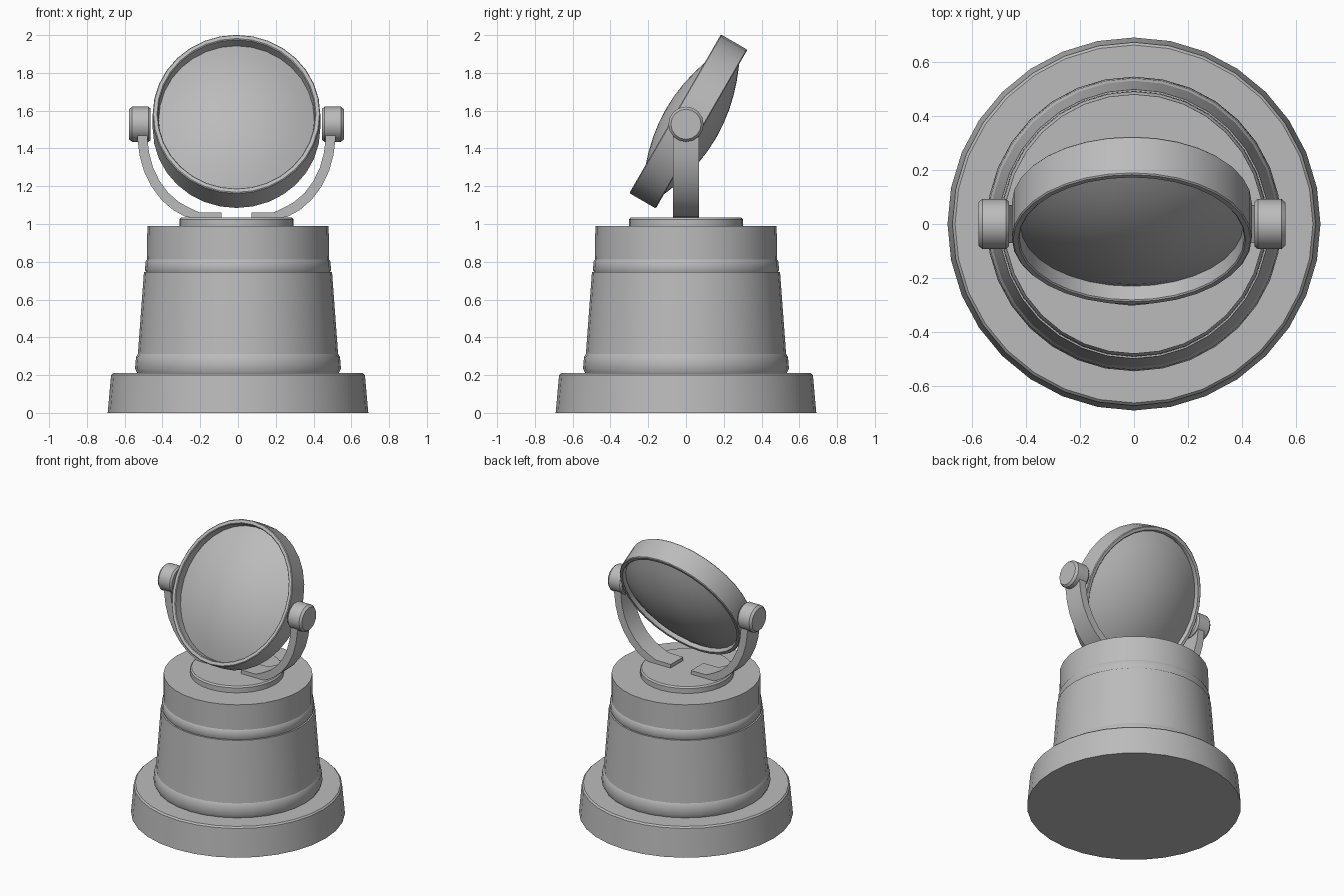
import bpy, bmesh, math
from mathutils import Vector, Matrix

if "Cube" in bpy.data.objects:
    bpy.data.objects.remove(bpy.data.objects["Cube"])

GREY = bpy.data.materials.new("plain grey")
GREY.diffuse_color = (0.5, 0.5, 0.5, 1)
GREY.use_nodes = True
GREY.node_tree.nodes["Principled BSDF"].inputs["Base Color"].default_value = GREY.diffuse_color
OFF = -0.008  # small sideways offset of the lamp assembly


def finish(name, bm, angle=35):
    bmesh.ops.recalc_face_normals(bm, faces=bm.faces)
    me = bpy.data.meshes.new(name)
    bm.to_mesh(me)
    bm.free()
    me.materials.append(GREY)
    ob = bpy.data.objects.new(name, me)
    bpy.context.collection.objects.link(ob)
    bpy.ops.object.select_all(action='DESELECT')
    ob.select_set(True)
    bpy.context.view_layer.objects.active = ob
    bpy.ops.object.shade_smooth_by_angle(angle=math.radians(angle))
    return ob


def lathe(name, profile, sides=32, matrix=Matrix()):
    """Spin (radius, height) points about z; zero radius closes to a point."""
    bm = bmesh.new()
    rings = []
    for r, h in profile:
        if r == 0:
            rings.append([bm.verts.new((0, 0, h))] * sides)
        else:
            rings.append([bm.verts.new((r * math.cos(2 * math.pi * i / sides),
                                        r * math.sin(2 * math.pi * i / sides), h))
                          for i in range(sides)])
    for a, b in zip(rings, rings[1:]):
        for i in range(sides):
            j = (i + 1) % sides
            corners = list(dict.fromkeys([a[i], a[j], b[j], b[i]]))
            bm.faces.new(corners)
    bm.transform(matrix)
    return finish(name, bm)


# Stepped pedestal
lathe("foot", [(0, 0), (0.69, 0), (0.672, 0.2), (0.662, 0.21), (0, 0.21)])
lathe("lower_band", [(0, 0.205), (0.53, 0.205), (0.545, 0.235), (0.54, 0.295),
                     (0.53, 0.312), (0, 0.312)])
lathe("drum", [(0, 0.3), (0.531, 0.3), (0.498, 0.745), (0, 0.745)])
lathe("upper_band", [(0, 0.735), (0.482, 0.735), (0.492, 0.755), (0.49, 0.8),
                     (0.48, 0.815), (0, 0.815)])
lathe("drum_cap", [(0, 0.81), (0.482, 0.81), (0.48, 0.99), (0, 0.99)])
lathe("turntable", [(0, 0.985), (0.302, 0.985), (0.302, 1.025), (0.293, 1.035), (0, 1.035)],
      matrix=Matrix.Translation((OFF, 0, 0)))

# Tilted lamp head: slim ring with a shallow dome on each side
CURVE = 0.57
radii = [0, 0.08, 0.16, 0.24, 0.31, 0.38, 0.45]
front = [(r, 0.136 - CURVE * r * r) for r in radii]
back = [(r, -0.171 + CURVE * r * r) for r in reversed(radii)]
ring = [(0.455, 0.076), (0.46, 0.081), (0.48, 0.081), (0.485, 0.076),
        (0.485, -0.076), (0.48, -0.081), (0.46, -0.081), (0.455, -0.076)]
head = (Matrix.Translation((OFF, 0.0125, 1.543)) @ Matrix.Rotation(math.radians(60), 4, 'X')
        @ Matrix.Diagonal((0.915, 1, 1, 1)))
lathe("lamp_head", front + ring + back, matrix=head)

# Curved support arms and pivot knobs, mirrored left and right
PATH = [(0.08, 1.045), (0.2, 1.046), (0.26, 1.062), (0.32, 1.095), (0.38, 1.147),
        (0.43, 1.215), (0.466, 1.29), (0.488, 1.37), (0.498, 1.45), (0.5, 1.53)]
for side, label in ((1, "right"), (-1, "left")):
    bm = bmesh.new()
    loops = []
    for i, (x, z) in enumerate(PATH):
        p, q = PATH[max(i - 1, 0)], PATH[min(i + 1, len(PATH) - 1)]
        t = Vector((q[0] - p[0], q[1] - p[1])).normalized()
        h = 0.016 if i < 2 else 0.026
        n = Vector((-t.y, t.x)) * h
        loops.append([bm.verts.new((OFF + side * (x + s * n.x), y, z + s * n.y))
                      for s, y in ((1, -0.07), (1, 0.07), (-1, 0.07), (-1, -0.07))])
    for a, b in zip(loops, loops[1:]):
        for k in range(4):
            m = (k + 1) % 4
            bm.faces.new((a[k], a[m], b[m], b[k]))
    bm.faces.new(loops[0])
    bm.faces.new(loops[-1])
    finish(label + "_arm", bm)

    turn = (Matrix.Translation((OFF + side * 0.511, 0, 1.528))
            @ Matrix.Rotation(side * math.pi / 2, 4, 'Y'))
    lathe(label + "_pivot_knob", [(0, -0.057), (0.083, -0.057), (0.093, -0.045), (0.093, 0.042),
                                  (0.08, 0.057), (0, 0.057)], sides=16, matrix=turn)
